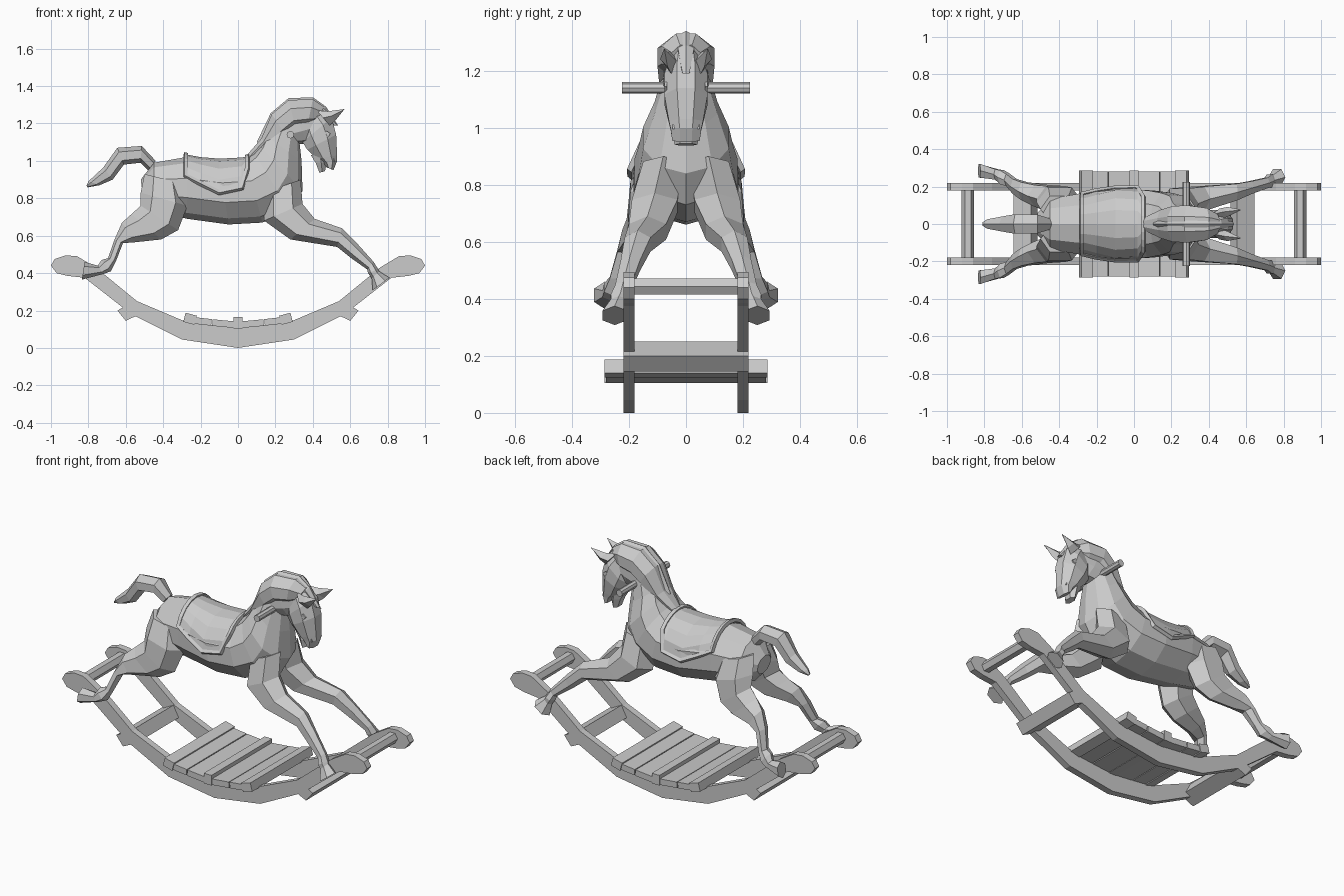
import bpy, bmesh
from math import sin, cos, pi, acos
from mathutils import Vector

cube = bpy.data.objects.get("Cube")
if cube:
    bpy.data.objects.remove(cube)

GREY = (0.6, 0.6, 0.6, 1)
wood = bpy.data.materials.new("grey wood")
wood.use_nodes = True
wood.diffuse_color = GREY
wood.node_tree.nodes["Principled BSDF"].inputs["Base Color"].default_value = GREY


def add_object(name, bm, mirror=False):
    bmesh.ops.recalc_face_normals(bm, faces=bm.faces)
    mesh = bpy.data.meshes.new(name)
    bm.to_mesh(mesh)
    bm.free()
    mesh.materials.append(wood)
    obj = bpy.data.objects.new(name, mesh)
    bpy.context.collection.objects.link(obj)
    if mirror:
        mod = obj.modifiers.new("Mirror", 'MIRROR')
        mod.use_axis = (False, True, False)
        mod.use_mirror_merge = False
    return obj


def loft(name, stations, sides=8, flat=False, mirror=False):
    """Skin rings; each station is ax, az, bx, bz (two opposite edges), y centre, y half width."""
    bm = bmesh.new()
    angles = [2 * pi * (i + 0.5 * flat) / sides for i in range(sides)]
    cmax = max(cos(a) for a in angles)
    smax = max(sin(a) for a in angles)
    rings = []
    for ax, az, bx, bz, yc, w in stations:
        a, b = Vector((ax, yc, az)), Vector((bx, yc, bz))
        mid, arm = (a + b) / 2, (a - b) / 2
        rings.append([bm.verts.new(mid + arm * cos(t) / cmax + Vector((0, w * sin(t) / smax, 0)))
                      for t in angles])
    for r, s in zip(rings, rings[1:]):
        for i in range(sides):
            j = (i + 1) % sides
            bm.faces.new((r[i], r[j], s[j], s[i]))
    bm.faces.new(rings[0])
    bm.faces.new(rings[-1])
    return add_object(name, bm, mirror)


def extrude_profile(name, points, y0, y1, mirror=False):
    """Extrude an x-z outline along y."""
    bm = bmesh.new()
    face = bm.faces.new([bm.verts.new((x, y0, z)) for x, z in points])
    new = bmesh.ops.extrude_face_region(bm, geom=[face])["geom"]
    bmesh.ops.translate(bm, vec=(0, y1 - y0, 0),
                        verts=[v for v in new if isinstance(v, bmesh.types.BMVert)])
    return add_object(name, bm, mirror)


def rod(name, x, z, radius, half, sides=8):
    ring = [(x + radius * cos(2 * pi * i / sides), z + radius * sin(2 * pi * i / sides))
            for i in range(sides)]
    return extrude_profile(name, ring, -half, half)


def board(name, a, b, thick, y0, y1):
    """Plank whose top runs from a to b in x-z."""
    (ax, az), (bx, bz) = a, b
    n = Vector((az - bz, bx - ax)).normalized() * thick
    return extrude_profile(name, [a, b, (bx - n.x, bz - n.y), (ax - n.x, az - n.y)], y0, y1)


# Rockers with rounded ends
top = [(0, .105), (.28, .14), (.54, .25), (.76, .43), (.86, .49), (.92, .495), (.98, .475), (1, .44)]
low = [(.97, .4), (.91, .385), (.82, .375), (.57, .18), (.3, .045), (0, 0)]
half = top + low
outline = half + [(-x, z) for x, z in reversed(half) if x]
extrude_profile("rocker", outline, .18, .22, mirror=True)

# Cross pieces between the rockers
for side, label in ((-1, "rear"), (1, "front")):
    rod(label + "_end_rod", side * .888, .443, .033, .19, 6)
    pts = [(side * x, z) for x, z in ((.645, .2), (.6, .145), (.515, .185), (.55, .25))]
    extrude_profile(label + "_cross_board", pts, -.22, .22)

# Foot platform: split planks and raised cleats
for s in (-1, 1):
    label = "rear" if s < 0 else "front"
    board(label + "_plank_inner", (s * .02, .142), (s * .135, .153), s * .035, -.28, .28)
    board(label + "_plank_outer", (s * .14, .154), (s * .25, .166), s * .035, -.28, .28)
    board(label + "_cleat", (s * .22, .172), (s * .28, .188), s * .05, -.285, .285)
board("middle_cleat", (-.025, .165), (.025, .165), .06, -.285, .285)

# Torso, chest and neck in one skin
loft("body", [
    (-.52, .9, -.505, .79, 0, .06),
    (-.45, .99, -.45, .73, 0, .135),
    (-.28, 1.02, -.27, .69, 0, .165),
    (-.1, 1, -.05, .66, 0, .185),
    (.04, 1.01, .13, .67, 0, .18),
    (.08, 1.05, .28, .73, 0, .165),
    (.11, 1.09, .345, .84, 0, .15),
    (.14, 1.14, .34, 1, 0, .11),
    (.2, 1.25, .33, 1.09, 0, .08),
    (.29, 1.29, .37, 1.09, 0, .075),
    (.4, 1.29, .42, 1.12, 0, .06)], sides=10)

# Mane lying over the crest of the neck
loft("mane", [
    (.03, 1.01, .09, 1.0, 0, .03),
    (.125, 1.12, .17, 1.07, 0, .075),
    (.18, 1.25, .26, 1.13, 0, .095),
    (.27, 1.325, .31, 1.17, 0, .1),
    (.4, 1.33, .37, 1.18, 0, .085),
    (.46, 1.29, .42, 1.2, 0, .05)], flat=True)
loft("mane_ridge", [
    (.1, 1.1, .15, 1.08, 0, .015),
    (.175, 1.255, .24, 1.2, 0, .028),
    (.27, 1.335, .29, 1.27, 0, .03),
    (.4, 1.34, .38, 1.27, 0, .03),
    (.47, 1.29, .44, 1.24, 0, .028),
    (.535, 1.19, .51, 1.19, 0, .012)], sides=6)

# Head, lower jaw and ears
loft("head", [
    (.44, 1.29, .34, 1.17, 0, .055),
    (.5, 1.23, .345, 1.1, 0, .075),
    (.525, 1.14, .37, 1.06, 0, .076),
    (.53, 1.03, .42, 1.01, 0, .06),
    (.53, 1, .45, .99, 0, .054),
    (.51, .95, .475, .965, 0, .048)], flat=True)
loft("lower_jaw", [
    (.48, 1.06, .39, 1.03, 0, .05),
    (.475, .99, .415, .99, 0, .048),
    (.465, .945, .435, .937, 0, .04)], sides=6, flat=True)
loft("ear", [
    (.42, 1.27, .49, 1.19, .052, .03),
    (.48, 1.265, .52, 1.215, .065, .026),
    (.57, 1.277, .565, 1.272, .075, .003)], sides=4, mirror=True)

# Eyes and nostrils
eye = [(.455, 1.14), (.475, 1.16), (.495, 1.145), (.475, 1.122)]
extrude_profile("eye", eye, .066, .075, mirror=True)
nostril = [(.5, 1), (.512, 1.012), (.518, .995)]
extrude_profile("nostril", nostril, .04, .047, mirror=True)

# Hand grip through the neck
rod("hand_grip", .28, 1.14, .02, .225)

# Legs, each ending in a flared hoof
loft("hind_leg", [
    (-.5, .93, -.3, .88, .08, .07),
    (-.52, .83, -.27, .76, .115, .08),
    (-.52, .76, -.32, .63, .135, .068),
    (-.57, .715, -.41, .58, .15, .058),
    (-.62, .67, -.55, .565, .175, .048),
    (-.66, .58, -.615, .56, .2, .04),
    (-.695, .48, -.65, .47, .235, .032),
    (-.73, .47, -.68, .41, .25, .037),
    (-.75, .44, -.72, .395, .265, .028),
    (-.82, .46, -.835, .365, .285, .037)], sides=6, mirror=True)
loft("front_leg", [
    (.335, .9, .14, .83, .08, .07),
    (.345, .77, .14, .68, .11, .08),
    (.41, .69, .28, .58, .135, .065),
    (.555, .64, .53, .54, .17, .045),
    (.64, .555, .605, .48, .195, .034),
    (.725, .46, .69, .42, .22, .028),
    (.75, .42, .695, .4, .23, .034),
    (.755, .41, .715, .37, .235, .028),
    (.81, .375, .72, .308, .25, .043)], sides=6, mirror=True)

# Tail
loft("tail", [
    (-.44, 1, -.48, .95, 0, .03),
    (-.515, 1.08, -.52, .99, 0, .05),
    (-.645, 1.07, -.61, .98, 0, .052),
    (-.72, .965, -.67, .9, 0, .04),
    (-.8, .89, -.74, .87, 0, .025),
    (-.81, .868, -.805, .858, 0, .01)], sides=6)

# Saddle cloth: x, top, body bottom, half width, hem height
SADDLE = [(-.28, 1.035, .69, .168, .92), (-.2, 1.02, .68, .18, .88), (-.1, 1.012, .66, .192, .83),
          (.02, 1.018, .66, .194, .855), (.05, 1.025, .67, .188, .96)]
bm = bmesh.new()
grid = []
for x, zt, zb, w, hem in SADDLE:
    mid, r = (zt + zb) / 2, (zt - zb) / 2
    reach = acos((hem - mid) / r)
    arc = [reach * (i / 4 - 1) for i in range(9)]
    grid.append([bm.verts.new((x, w * sin(t), mid + r * cos(t))) for t in arc])
rim = ([v.co.copy() for v in grid[0]] + [row[-1].co.copy() for row in grid[1:-1]]
       + [v.co.copy() for v in reversed(grid[-1])] + [row[0].co.copy() for row in grid[-2:0:-1]])
for r, s in zip(grid, grid[1:]):
    for i in range(8):
        bm.faces.new((r[i], r[i + 1], s[i + 1], s[i]))
cloth = add_object("saddle_cloth", bm)
cloth.modifiers.new("Solidify", 'SOLIDIFY').thickness = 0.015

# Raised border around the saddle cloth
curve = bpy.data.curves.new("saddle_border", 'CURVE')
curve.dimensions = '3D'
curve.bevel_depth = 0.014
curve.bevel_resolution = 0
spline = curve.splines.new('POLY')
spline.points.add(len(rim) - 1)
for p, co in zip(spline.points, rim):
    p.co = (*co, 1)
spline.use_cyclic_u = True
spline.use_smooth = False
curve.materials.append(wood)
bpy.context.collection.objects.link(bpy.data.objects.new("saddle_border", curve))
